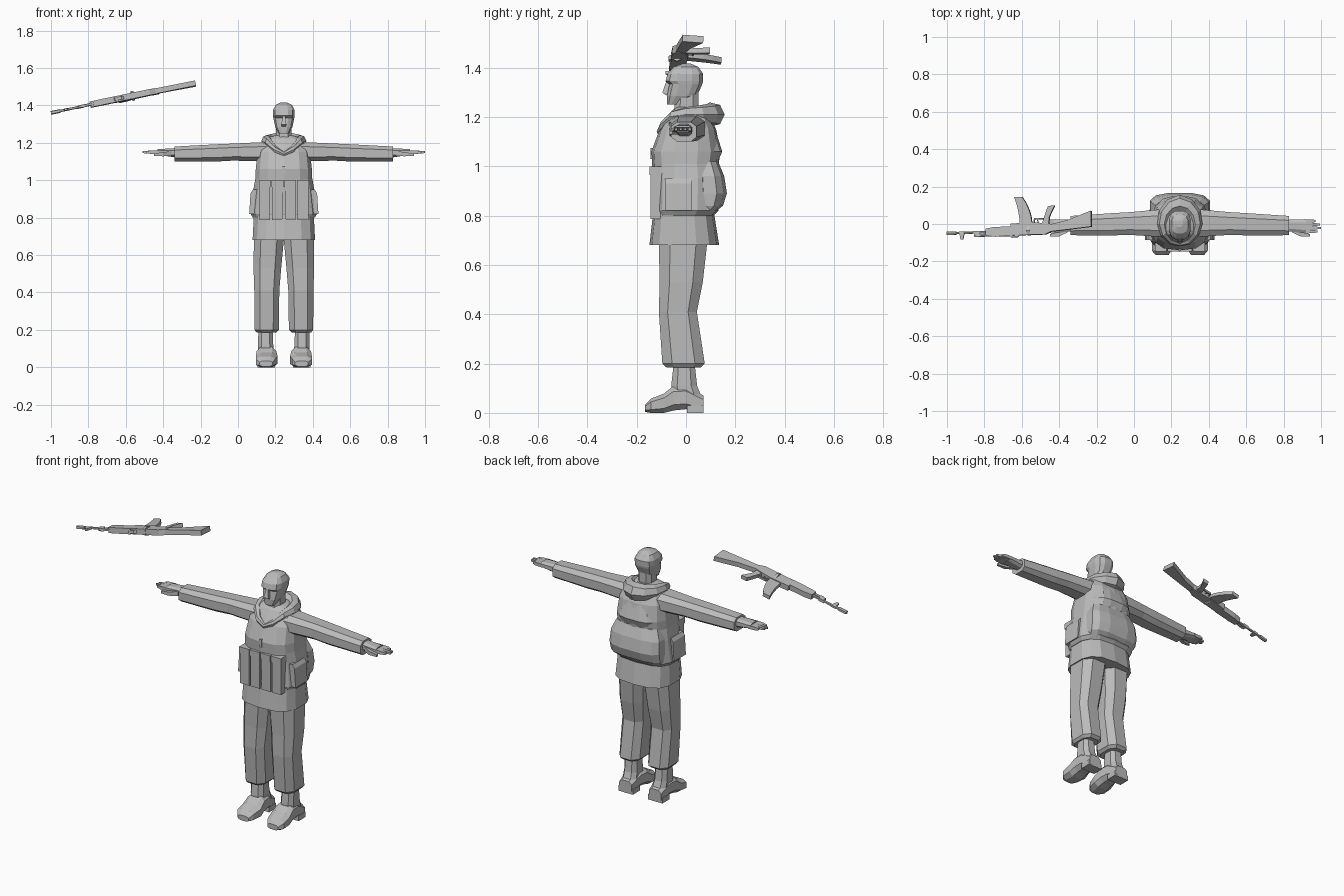
import bpy, bmesh, math
from mathutils import Matrix, Vector

if "Cube" in bpy.data.objects:
    bpy.data.objects.remove(bpy.data.objects["Cube"], do_unlink=True)

colour = (.5, .5, .5, 1)
grey = bpy.data.materials.new("plain grey")
grey.use_nodes = True
grey.diffuse_color = colour
grey.node_tree.nodes["Principled BSDF"].inputs["Base Color"].default_value = colour

# The figure stands beside its rifle; the right side mirrors the left
BODY = Matrix.Translation((.245, 0, 0))
SIDES = {"left": BODY, "right": BODY @ Matrix.Scale(-1, 4, (1, 0, 0))}

# Heights shared by several parts
HEM, BELT, VEST_TOP, CHEST, SHOULDER = .68, .82, 1.01, 1.06, 1.22
CUFF, ANKLE = .2, .11


def skin(name, rings, matrix):
    """Join rings of points into one closed, capped object."""
    bm = bmesh.new()
    loops = [[bm.verts.new(point) for point in ring] for ring in rings]
    for lower, upper in zip(loops, loops[1:]):
        for i in range(len(lower)):
            bm.faces.new((lower[i - 1], lower[i], upper[i], upper[i - 1]))
    bm.faces.new(loops[0])
    bm.faces.new(loops[-1])
    bm.transform(matrix)
    bmesh.ops.recalc_face_normals(bm, faces=bm.faces)
    mesh = bpy.data.meshes.new(name)
    bm.to_mesh(mesh)
    bm.free()
    mesh.materials.append(grey)
    bpy.context.collection.objects.link(bpy.data.objects.new(name, mesh))


def loft(name, rows, axis="z", sides=8, matrix=BODY):
    """Rounded sections; rows are (place on axis, low a, high a, low b, high b)."""
    def soften(value):
        return math.copysign(abs(value) ** .7, value)

    reach = soften(math.cos(math.pi / sides))
    rings = []
    for place, a_low, a_high, b_low, b_high in rows:
        ring = []
        for i in range(sides):
            angle = math.tau * (i + .5) / sides
            across = soften(math.cos(angle)) / reach
            along = soften(math.sin(angle)) / reach
            a = (a_low + a_high + (a_high - a_low) * across) / 2
            b = (b_low + b_high + (b_high - b_low) * along) / 2
            ring.append({"x": (place, a, b), "y": (a, place, b), "z": (a, b, place)}[axis])
        rings.append(ring)
    skin(name, rings, matrix)


def upright(name, rows, sides=12):
    """Symmetric body part; rows are (height, half width, front, back)."""
    loft(name, [(z, -half, half, front, back) for z, half, front, back in rows], sides=sides)


def limb(name, rows, axis, sides=8):
    """The same loft on the left and right of the body."""
    for side, matrix in SIDES.items():
        loft(f"{side}_{name}", rows, axis, sides, matrix)


# Jacket, from flared hem to shoulders
upright("jacket", [
    (HEM, .167, -.146, .132), (BELT, .16, -.13, .11), (VEST_TOP, .152, -.135, .13),
    (CHEST, .15, -.138, .138), (1.15, .14, -.105, .12),
    (SHOULDER, .11, -.06, .085), (1.24, .05, -.04, .06)], sides=14)

# Load vest and back pack
upright("vest", [
    (.8, .165, -.125, .11), (BELT, .178, -.132, .13),
    (.95, .163, -.13, .135), (VEST_TOP, .152, -.135, .13)], sides=14)
upright("back_pack", [
    (.8, .14, .03, .1), (.84, .158, .03, .15), (.89, .16, .03, .166),
    (.96, .155, .03, .155), (1.02, .13, .03, .13)])
upright("upper_back_panel", [(1.02, .1, .04, .13), (CHEST, .11, .04, .147), (1.16, .08, .04, .115)])

# Four magazine pouches across the front, each with a flap
for i in range(4):
    x = (i - 1.5) * .068
    for name, half, front, low, high in (("pouch", .029, -.143, .787, .97), ("pouch_flap", .032, -.148, .965, 1)):
        loft(name, [(z, x - half, x + half, front, -.09) for z in (low, high)], sides=4)
limb("side_pouch", [(z, .12, out, -.085, .025) for z, out in ((BELT, .185), (.93, .178), (.95, .165))], "z", 4)
upright("zip_pull", [(z, .006, -.144, -.12) for z in (1.03, 1.075)], sides=4)

# Folded hood: a thickening tube from the neckline round the back of the neck
for side, matrix in SIDES.items():
    rings = []
    for step in range(7):
        turn = math.pi * step / 6
        out = Vector((math.sin(turn), -math.cos(turn), 0))
        drop = .07 * max(0, math.cos(turn)) ** 3
        centre = Vector((.09 * out.x, .107 * out.y, 1.21 - drop))
        radius = .012 + .038 * step / 6
        rings.append([centre + radius * (math.cos(a) * out + math.sin(a) * Vector((0, 0, 1)))
                      for a in (math.tau * k / 7 for k in range(7))])
    skin(side + "_hood", rings, matrix)

# Neck and head
upright("neck", [(1.13, .042, -.06, .05), (1.3, .042, -.04, .05)], sides=8)
upright("head", [
    (1.25, .028, -.076, -.02), (1.285, .046, -.077, .045), (1.333, .056, -.067, .066),
    (1.345, .058, -.083, .069), (1.375, .058, -.075, .07),
    (1.403, .043, -.05, .05), (1.416, .016, -.015, .02)])
upright("nose", [(1.287, .012, -.078, -.06), (1.298, .014, -.096, -.06), (1.345, .006, -.08, -.06)], sides=4)

# Sleeves and gloves
limb("sleeve", [
    (.08, -.07, .08, 1.1, 1.205), (.27, -.058, .063, 1.105, 1.196),
    (.36, -.061, .058, 1.1, 1.192), (.585, -.06, .043, 1.1, 1.18)], "x")
limb("palm", [(.57, -.038, .024, 1.12, 1.172), (.675, -.05, .025, 1.137, 1.166)], "x")
for i, tip in enumerate((.735, .755, .75, .725)):
    y = .0185 * i - .04
    limb("finger", [(x, y - half, y + half, 1.15 - half, 1.15 + half)
                    for x, half in ((.665, .01), (.71, .009), (tip, .005))], "x", 4)
limb("thumb", [(.6, -.045, -.02, 1.13, 1.156), (.645, -.066, -.044, 1.128, 1.15),
               (.695, -.067, -.054, 1.13, 1.143)], "x", 4)

# Trousers and boots
limb("trouser_leg", [
    (.185, .042, .145, -.08, .06), (CUFF, .027, .157, -.096, .076),
    (.41, .024, .158, -.11, .044), (.53, .014, .162, -.107, .068),
    (HEM, 0, .16, -.11, .085), (.76, 0, .15, -.11, .09)], "z")
limb("boot_shaft", [(.06, .05, .138, -.055, .065), (ANKLE, .056, .138, -.06, .045),
                    (CUFF, .06, .136, -.05, .035)], "z")
limb("boot_foot", [
    (-.166, .06, .13, .004, .034), (-.142, .045, .15, 0, .058), (-.09, .034, .15, 0, .078),
    (-.05, .04, .145, .01, ANKLE), (0, .045, .143, .015, ANKLE), (.071, .055, .135, 0, .07)], "y")
limb("boot_heel", [(z, .048, .142, .005, .07) for z in (0, .03)], "z", 4)

# Rifle lying on its side: along runs muzzle to butt, down towards the grip
along = Vector((.976, .03, .203)).normalized()
thick = along.cross(Vector((0, 1, -.07))).normalized()
down = thick.cross(along)
RIFLE = Matrix.Translation((-1, -.05, 1.36)) @ Matrix((along, down, thick)).transposed().to_4x4()


def slab(name, rows, half, axis="x", sides=4):
    """Rifle part of even thickness; rows are (place on axis, low, high)."""
    loft(name, [(place, low, high, -half, half) for place, low, high in rows], axis, sides, RIFLE)


def rod(name, start, end, centre, radius):
    slab(name, [(place, centre - radius, centre + radius) for place in (start, end)], radius, sides=6)


rod("barrel", .03, .32, 0, .006)
rod("muzzle_brake", 0, .05, 0, .009)
rod("gas_tube", .15, .3, -.017, .007)
slab("front_sight", [(-.036, .074, .088), (.008, .068, .098)], .006, "y")
slab("gas_block", [(-.024, .165, .185), (.008, .14, .175)], .008, "y")
slab("handguard", [(.215, -.022, .018), (.26, -.025, .025), (.36, -.026, .026)], .016)
slab("rear_sight", [(-.032, .35, .385), (-.02, .34, .4)], .009, "y")
slab("receiver", [(.35, -.022, .04), (.47, -.022, .045), (.54, -.022, .037), (.575, -.005, .032)], .016)
rod("charging_handle", .44, .455, 0, .024)
slab("trigger_guard", [(.06, .475, .527), (.067, .478, .527)], .006, "y")
slab("guard_post", [(.04, .472, .478), (.065, .478, .484)], .006, "y")
slab("trigger", [(.04, .496, .502), (.058, .494, .498)], .003, "y")
slab("pistol_grip", [(.03, .52, .557), (.075, .535, .563), (.13, .556, .592)], .011, "y")
slab("stock", [(.565, -.008, .03), (.66, 0, .05), (.79, .012, .097)], .014)

# Magazine bending forward and narrowing towards its foot
bend = [step / 4 for step in range(5)]
slab("magazine", [(.035 + .147 * t, .4 - .028 * t * t, .466 - .05 * t * t) for t in bend], .011, "y")
